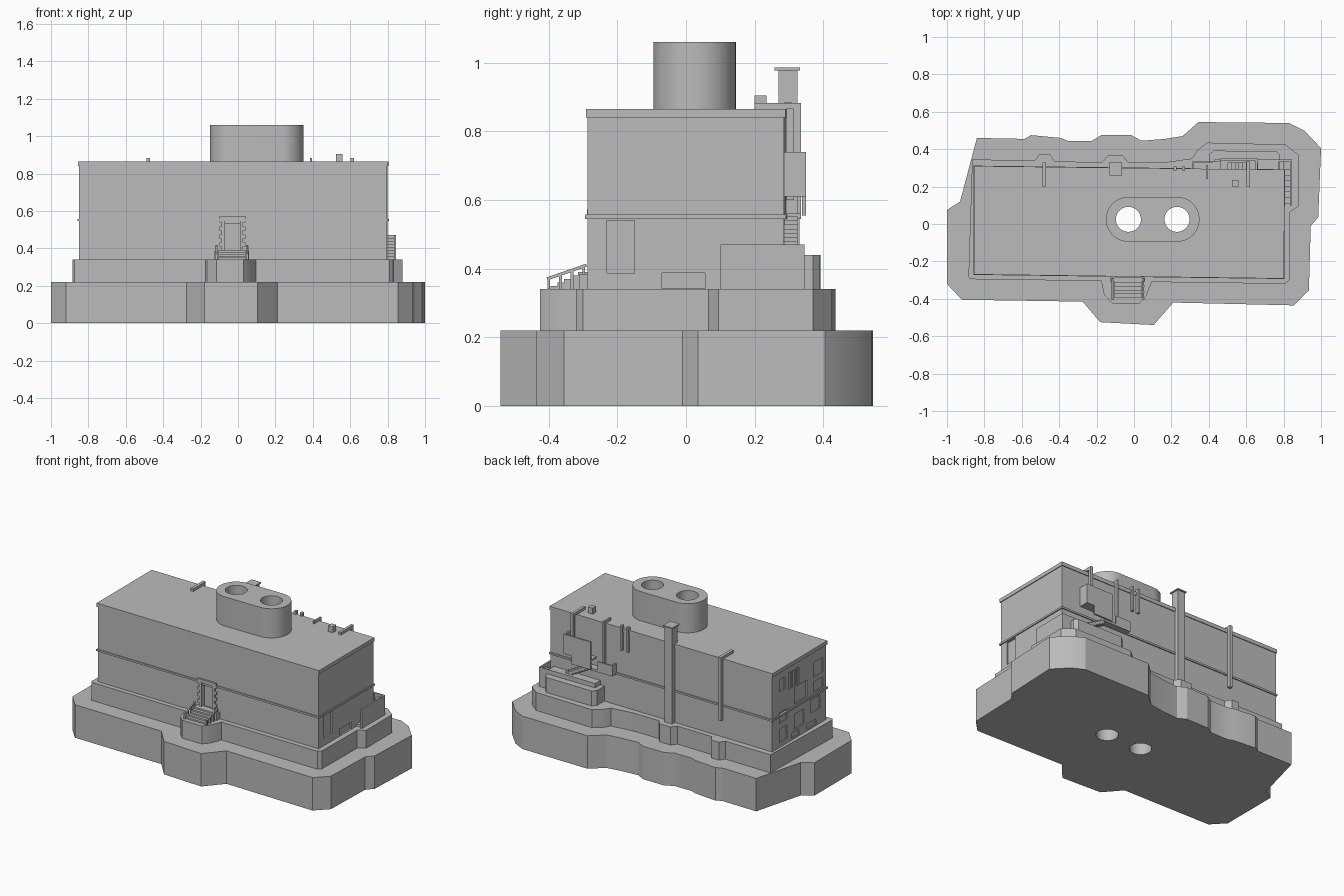
import bpy, bmesh
from math import radians, cos, sin, pi
from mathutils import Vector

if "Cube" in bpy.data.objects:
    bpy.data.objects.remove(bpy.data.objects["Cube"])

grey = bpy.data.materials.new("stone grey")
grey.use_nodes = True
TONE = (0.5, 0.5, 0.5, 1)
grey.diffuse_color = TONE
grey.node_tree.nodes["Principled BSDF"].inputs["Base Color"].default_value = TONE


def add_object(name, bm):
    bmesh.ops.recalc_face_normals(bm, faces=bm.faces)
    mesh = bpy.data.meshes.new(name)
    bm.to_mesh(mesh)
    bm.free()
    mesh.materials.append(grey)
    ob = bpy.data.objects.new(name, mesh)
    bpy.context.collection.objects.link(ob)
    return ob


def prism(name, outline, z0, z1):
    bm = bmesh.new()
    face = bm.faces.new([bm.verts.new((x, y, z0)) for x, y in outline])
    top = bmesh.ops.extrude_face_region(bm, geom=[face])["geom"]
    verts = [v for v in top if isinstance(v, bmesh.types.BMVert)]
    bmesh.ops.translate(bm, vec=(0, 0, z1 - z0), verts=verts)
    return add_object(name, bm)


def boxes(name, items):
    """One object from boxes given as (x0, x1, y0, y1, z0, z1)."""
    bm = bmesh.new()
    for x0, x1, y0, y1, z0, z1 in items:
        made = bmesh.ops.create_cube(bm, size=1)["verts"]
        bmesh.ops.scale(bm, vec=(x1 - x0, y1 - y0, z1 - z0), verts=made)
        bmesh.ops.translate(bm, vec=((x0 + x1) / 2, (y0 + y1) / 2, (z0 + z1) / 2), verts=made)
    return add_object(name, bm)


def bar(name, a, b, t):
    """Square bar between two points."""
    a, b = Vector(a), Vector(b)
    bm = bmesh.new()
    bmesh.ops.create_cube(bm, size=1)
    bmesh.ops.scale(bm, vec=(t, t, (b - a).length), verts=bm.verts)
    ob = add_object(name, bm)
    ob.rotation_euler = (b - a).to_track_quat('Z', 'Y').to_euler()
    ob.location = (a + b) / 2
    return ob


def cut(ob, cutter):
    bpy.context.view_layer.objects.active = ob
    mod = ob.modifiers.new("cut", 'BOOLEAN')
    mod.operation, mod.solver, mod.object = 'DIFFERENCE', 'EXACT', cutter
    bpy.ops.object.modifier_apply(modifier=mod.name)


def arc(cx, cy, r, a0, a1, n):
    return [(cx + r * cos(a0 + (a1 - a0) * i / n), cy + r * sin(a0 + (a1 - a0) * i / n))
            for i in range(n + 1)]


# Stepped base
lower = [(-.84, .46), (-.585, .455), (-.55, .475), (-.39, .46), (-.355, .445), (-.225, .445),
         (-.175, .475), (-.015, .475), (.04, .445), (.165, .455), (.26, .47), (.345, .545),
         (.83, .54), (.91, .5), (1, .405), (.985, .035), (.945, -.01), (.935, -.355),
         (.855, -.435), (.21, -.42), (.105, -.54), (-.18, -.525), (-.275, -.415),
         (-.92, -.405), (-1, -.32), (-1, .075), (-.93, .12)]
upper = [(-.865, .345), (-.53, .34), (-.505, .375), (-.45, .375), (-.425, .335), (-.17, .33),
         (-.14, .365), (-.06, .365), (-.03, .33), (.165, .33), (.31, .35), (.335, .39),
         (.39, .435), (.81, .425), (.88, .37), (.88, .095), (.835, .065), (.83, -.3),
         (.81, -.32), (.095, -.31), (.065, -.385), (.03, -.425), (-.115, -.425),
         (-.16, -.38), (-.175, -.305), (-.875, -.295), (-.885, -.28)]
base_low = prism("lower_base", lower, 0, .22)
base_up = prism("upper_base", upper, .22, .34)

# Main block with its band and cornice
plan = [(-.85, .305), (.8, .285), (.797, -.287), (-.85, -.265)]


def grown(d):
    return [(x + (d if x > 0 else -d), y + (d if y > 0 else -d)) for x, y in plan]


hall = prism("main_block", plan, .34, .84)
cornice = prism("roof_cornice", grown(.005), .84, .865)
band = prism("wall_band", grown(.007), .545, .557)

# Twin flue stack with rounded ends
CX0, CX1, CY = -.03, .23, .025
stack = prism("flue_stack", arc(CX1, CY, .12, -pi / 2, pi / 2, 24)
              + arc(CX0, CY, .12, pi / 2, 3 * pi / 2, 24), .865, 1.06)

# Flues run through everything
for cx in (CX0, CX1):
    flue = prism("flue_cutter", arc(cx, CY, .067, 0, 2 * pi, 40)[:-1], -.1, 1.2)
    for ob in (base_low, base_up, hall, cornice, band, stack):
        cut(ob, flue)
    bpy.data.objects.remove(flue)

# Recessed windows and doors: left-hand end, right-hand end, front door
recess = []
for y0, y1, z0, z1 in [(.17, .23, .71, .79), (.1, .13, .69, .8), (.06, .09, .69, .8),
                       (.02, .05, .69, .8), (-.23, -.13, .67, .77),
                       (.15, .23, .57, .5), (-.06, .07, .57, .68), (-.23, -.13, .57, .64),
                       (.15, .23, .37, .46), (-.03, .07, .4, .5), (-.2, -.1, .44, .53),
                       (.02, .1, .35, .385), (-.16, -.06, .35, .385)]:
    recess.append((-.9, -.842, y0, y1, min(z0, z1), max(z0, z1)))
recess += [(.787, .9, -.23, -.15, .387, .54), (.787, .9, -.07, .055, .342, .387),
           (-.07, .01, -.4, -.255, .385, .53)]
cutter = boxes("recess_cutter", recess)
cut(hall, cutter)
bpy.data.objects.remove(cutter)

for ob in (base_low, base_up, stack, cornice, band):
    bpy.ops.object.select_all(action='DESELECT')
    ob.select_set(True)
    bpy.context.view_layer.objects.active = ob
    bpy.ops.object.shade_smooth_by_angle(angle=radians(25))

# Front door surround with alternating corner stones
blocks = [(-.1, .04, -.288, -.27, .555, .572)]
for i in range(8):
    w = .03 if i % 2 else .018
    z = .39 + i * .021
    blocks += [(-.07 - w, -.07, -.286, -.27, z, z + .021), (.01, .01 + w, -.286, -.27, z, z + .021)]
boxes("door_surround", blocks)

# Front steps, landing and sloping rails
boxes("front_steps", [(-.105, .04, -.395 + i * .02, -.27, .34 + i * .01, .35 + i * .01)
                      for i in range(5)] + [(-.125, .06, -.31, -.27, .34, .385)])
for x in (-.115, .05):
    bar("stair_rail", (x, -.405, .37), (x, -.29, .41), .009)
    for i in range(4):
        y = -.4 + i * .034
        boxes("rail_post", [(x - .005, x + .005, y - .004, y + .004, .34, .372 + i * .012)])

# Square chimney on the back wall
boxes("back_chimney", [(-.125, -.07, .27, .325, .34, .98), (-.132, -.063, .258, .332, .978, .986)])

# Pipes climbing the back wall and bending over the roof
for x, y0, y1, low, t in [(-.48, .2, .33, .46, .02), (.39, .24, .315, .6, .01),
                          (.61, .2, .335, .64, .018)]:
    boxes("roof_pipe", [(x - t / 2, x + t / 2, y0, y1, .865, .883),
                        (x - t / 2, x + t / 2, y1 - .022, y1, low, .883)])
for x in (.22, .265):
    boxes("short_pipe", [(x - .008, x + .008, .285, .308, .72, .885)])
boxes("roof_box", [(.525, .56, .2, .235, .865, .905)])

# Raised terrace at the back corner with a parapet
prism("terrace", [(.4, .28), (.4, .37), (.425, .392), (.76, .39), (.78, .37), (.78, .28)], .34, .44)
boxes("terrace_step", [(.43, .775, .28, .345, .44, .47)])
boxes("terrace_parapet", [(.835, .845, .1, .345, .34, .47), (.77, .845, .335, .345, .34, .47)])
boxes("side_steps", [(.8, .836, .11 + i * .03, .336, .34 + i * .016, .356 + i * .016)
                     for i in range(7)])

# Outside stairs, landing and screen on the back wall
boxes("stair_screen", [(.46, .66, .338, .35, .615, .74), (.46, .6, .338, .35, .555, .615),
                       (.65, .66, .285, .35, .615, .74), (.46, .66, .285, .35, .61, .62)])
boxes("stair_landing", [(.31, .51, .285, .335, .545, .56), (.31, .42, .325, .335, .56, .615),
                        (.31, .32, .285, .335, .56, .615)])
boxes("lower_stair", [(.5 + i * .022, .53 + i * .022, .285, .325, .53 - i * .012, .552 - i * .012)
                      for i in range(7)])
boxes("upper_stair", [(.5 + i * .02, .52 + i * .02, .285, .33, .62, .63 + i * .01)
                      for i in range(6)])
